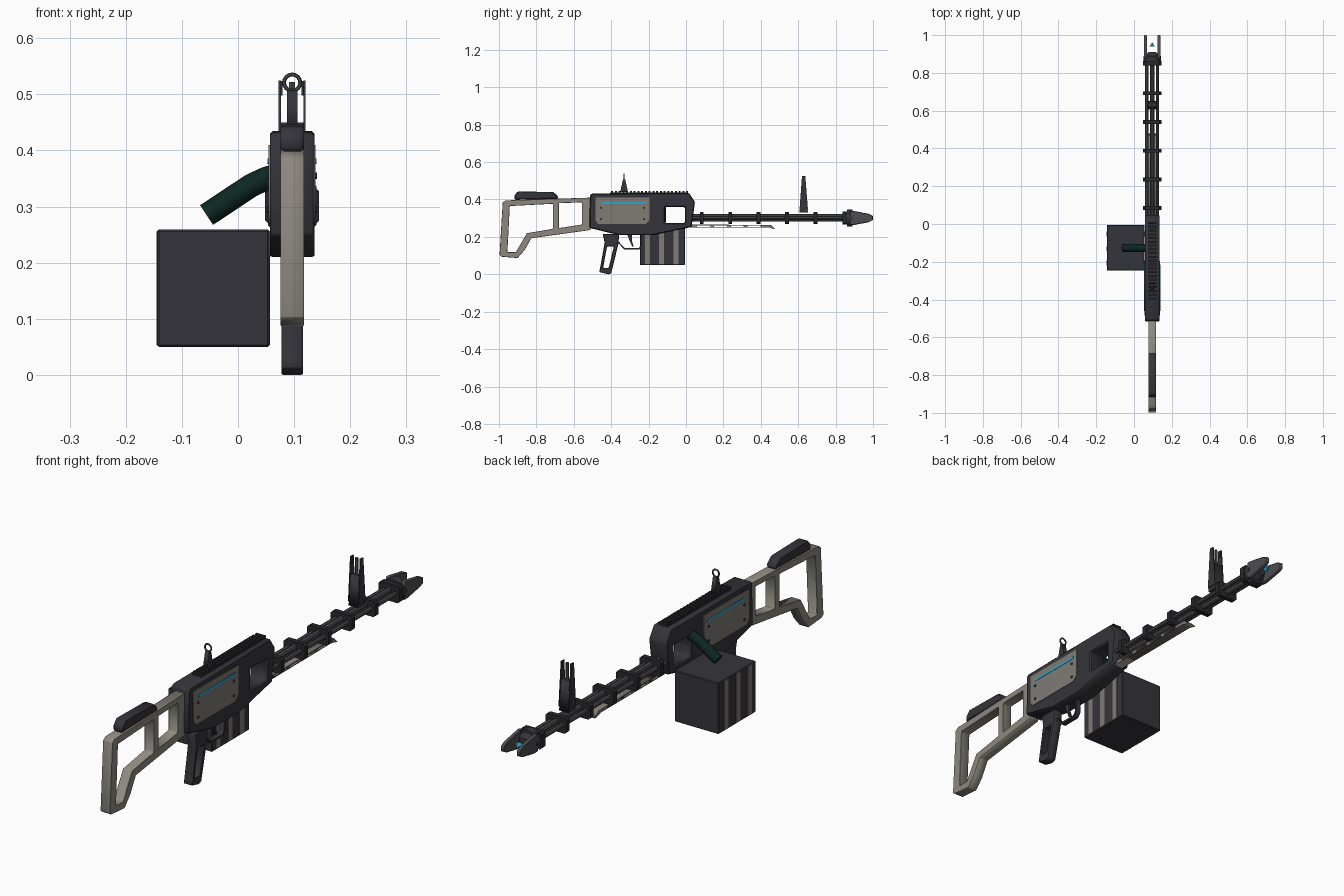
import bpy, bmesh, math
from mathutils import Matrix, Vector

if "Cube" in bpy.data.objects:
    bpy.data.objects.remove(bpy.data.objects["Cube"])

CX = 0.0965  # centre line of the weapon


def mat(name, r, g, b):
    m = bpy.data.materials.new(name)
    m.diffuse_color = (r, g, b, 1)
    m.use_nodes = True
    m.node_tree.nodes["Principled BSDF"].inputs["Base Color"].default_value = m.diffuse_color
    return m


DARK = mat("dark_metal", 0.036, 0.034, 0.043)
BLACK = mat("black_metal", 0.022, 0.022, 0.026)
TAN = mat("warm_grey", 0.27, 0.25, 0.215)
PLATE = mat("plate_grey", 0.21, 0.20, 0.175)
STEEL = mat("steel", 0.075, 0.075, 0.08)
GREEN = mat("dark_green", 0.004, 0.02, 0.017)
BLUE = mat("glow_blue", 0.03, 0.38, 0.62)


def finish(name, me, material):
    ob = bpy.data.objects.new(name, me)
    bpy.context.collection.objects.link(ob)
    me.materials.clear()
    me.materials.append(material)
    return ob


def bevel(ob, width):
    b = ob.modifiers.new("edge", 'BEVEL')
    b.width, b.segments, b.limit_method = width, 1, 'ANGLE'
    b.angle_limit = math.radians(40)
    return ob


def profile(name, loops, width, material, x=CX):
    """Side outline (y, z) with optional holes, extruded along x."""
    cu = bpy.data.curves.new(name, 'CURVE')
    cu.dimensions, cu.fill_mode, cu.extrude = '2D', 'BOTH', width / 2
    for pts in loops:
        s = cu.splines.new('POLY')
        s.points.add(len(pts) - 1)
        for p, (y, z) in zip(s.points, pts):
            p.co = (y, z, 0, 1)
        s.use_cyclic_u = True
    tmp = bpy.data.objects.new("tmp", cu)
    bpy.context.collection.objects.link(tmp)
    bpy.context.view_layer.update()
    me = bpy.data.meshes.new_from_object(
        tmp.evaluated_get(bpy.context.evaluated_depsgraph_get()))
    bpy.data.objects.remove(tmp)
    me.transform(Matrix(((0, 0, 1, x), (1, 0, 0, 0), (0, 1, 0, 0), (0, 0, 0, 1))))
    bm = bmesh.new()
    bm.from_mesh(me)
    bmesh.ops.remove_doubles(bm, verts=bm.verts, dist=1e-5)
    bmesh.ops.recalc_face_normals(bm, faces=bm.faces)
    bm.to_mesh(me)
    bm.free()
    me.name = name
    return finish(name, me, material)


def box(name, x, y, z, material):
    me = bpy.data.meshes.new(name)
    bm = bmesh.new()
    bmesh.ops.create_cube(bm, size=1)
    for v in bm.verts:
        v.co = [(a + b) / 2 + c * (b - a) for c, (a, b) in zip(v.co, (x, y, z))]
    bm.to_mesh(me)
    bm.free()
    return finish(name, me, material)


def rod(name, a, b, r1, material, sides=8, r2=None):
    a, b = Vector(a), Vector(b)
    me = bpy.data.meshes.new(name)
    bm = bmesh.new()
    bmesh.ops.create_cone(bm, cap_ends=True, segments=sides, radius1=r1,
                          radius2=r1 if r2 is None else r2, depth=(b - a).length)
    rot = (b - a).to_track_quat('Z', 'Y').to_matrix().to_4x4()
    bm.transform(Matrix.Translation((a + b) / 2) @ rot)
    bm.to_mesh(me)
    bm.free()
    return finish(name, me, material)


def rect(y0, y1, z0, z1):
    return [(y0, z0), (y1, z0), (y1, z1), (y0, z1)]


# Receiver with a window through the front
bevel(profile("receiver", [
    [(-0.513, 0.425), (-0.5, 0.432), (0.016, 0.435), (0.048, 0.387), (0.03, 0.253),
     (-0.17, 0.21), (-0.36, 0.21), (-0.517, 0.248)],
    rect(-0.112, -0.006, 0.275, 0.36)], 0.079, DARK), 0.005)

# Top rail with teeth
box("top_rail", (0.077, 0.118), (-0.405, 0.01), (0.43, 0.438), DARK)
for i in range(21):
    y = -0.4 + i * 0.02
    box("rail_tooth", (0.077, 0.118), (y, y + 0.011), (0.437, 0.446), BLACK)

# Side plates with glowing strip and rivets, both sides
for s in (-1, 1):
    px = CX + s * 0.0395
    profile("side_plate", [[(-0.485, 0.29), (-0.47, 0.27), (-0.215, 0.27), (-0.195, 0.29),
                            (-0.195, 0.41), (-0.485, 0.41)]], 0.005, PLATE, px)
    profile("glow_strip", [rect(-0.453, -0.215, 0.376, 0.386)], 0.004, BLUE, px + s * 0.002)
    for y in (-0.455, -0.225):
        for z in (0.295, 0.355):
            rod("rivet", (px, y, z), (px + s * 0.005, y, z), 0.006, BLACK, 6)

# Skeleton stock and cheek rest
bevel(profile("stock", [
    [(-0.98, 0.385), (-0.965, 0.395), (-0.51, 0.41), (-0.51, 0.237), (-0.827, 0.193),
     (-0.862, 0.13), (-0.9, 0.087), (-0.985, 0.094), (-0.997, 0.103)],
    [(-0.942, 0.365), (-0.712, 0.377), (-0.712, 0.243), (-0.85, 0.22), (-0.91, 0.118),
     (-0.955, 0.118)],
    [(-0.68, 0.38), (-0.557, 0.385), (-0.557, 0.266), (-0.68, 0.247)]], 0.042, TAN), 0.003)
bevel(profile("cheek_rest", [[(-0.917, 0.398), (-0.917, 0.422), (-0.9, 0.443), (-0.71, 0.44),
                              (-0.685, 0.42), (-0.685, 0.403)]], 0.042, DARK), 0.006)

# Grip, trigger and guard
bevel(profile("grip", [
    [(-0.445, 0.215), (-0.357, 0.215), (-0.362, 0.16), (-0.4, 0.005), (-0.415, 0.0),
     (-0.464, 0.012), (-0.46, 0.03), (-0.435, 0.17)],
    [(-0.422, 0.148), (-0.386, 0.148), (-0.413, 0.035), (-0.443, 0.035)]], 0.038, DARK), 0.003)
profile("trigger_guard", [
    [(-0.36, 0.165), (-0.33, 0.132), (-0.25, 0.132), (-0.235, 0.15), (-0.235, 0.215),
     (-0.243, 0.215), (-0.243, 0.153), (-0.253, 0.14), (-0.327, 0.14), (-0.36, 0.175)]],
    0.022, DARK)
profile("trigger", [[(-0.315, 0.215), (-0.29, 0.215), (-0.29, 0.18), (-0.28, 0.15),
                     (-0.288, 0.15), (-0.302, 0.18)]], 0.012, DARK)

# Ammunition box with stripes on both broad sides
bevel(box("ammo_box", (-0.144, 0.056), (-0.247, -0.005), (0.05, 0.259), DARK), 0.003)
for x in (-0.144, 0.056):
    for y in (-0.219, -0.144, -0.067):
        box("box_stripe", (x - 0.001, x + 0.001), (y, y + 0.026), (0.053, 0.256), PLATE)

# Feed chute, an eight-sided bent tube
cu = bpy.data.curves.new("feed_chute", 'CURVE')
cu.dimensions, cu.bevel_depth, cu.bevel_resolution, cu.use_fill_caps = '3D', 0.021, 2, True
sp = cu.splines.new('POLY')
path = [(0.07, 0.356), (0.05, 0.35), (0.024, 0.338), (-0.056, 0.285)]
sp.points.add(len(path) - 1)
for p, (x, z) in zip(sp.points, path):
    p.co = (x, -0.127, z, 1)
cu.materials.append(GREEN)
bpy.context.collection.objects.link(bpy.data.objects.new("feed_chute", cu))

# Barrel cluster and its clamps
for dx, dz, r in ((0, 0.009, 0.011), (0, -0.009, 0.011), (-0.028, 0, 0.009), (0.028, 0, 0.009)):
    rod("barrel", (CX + dx, 0.02, 0.302 + dz), (CX + dx, 0.88, 0.302 + dz), r, STEEL)


def clamp(name, y0, y1, hw, hz, material):
    """Plate across the barrels with cut corners."""
    ob = box(name, (CX - hw, CX + hw), (y0, y1), (0.301 - hz, 0.301 + hz), material)
    bm = bmesh.new()
    bm.from_mesh(ob.data)
    long_edges = [e for e in bm.edges
                  if abs(e.verts[0].co.y - e.verts[1].co.y) > 1e-4]
    bmesh.ops.bevel(bm, geom=long_edges, offset=0.009, segments=1, affect='EDGES')
    bm.to_mesh(ob.data)
    bm.free()


for i in range(5):
    y = 0.084 + i * 0.152
    clamp("barrel_clamp", y - 0.01, y + 0.01, 0.048, 0.032, BLACK)

# Muzzle collar, two side prongs and glowing tip
clamp("muzzle_clamp", 0.838, 0.862, 0.048, 0.035, BLACK)
rod("muzzle_collar", (CX, 0.86, 0.301), (CX, 0.89, 0.301), 0.046, DARK, 12)
rod("muzzle_nose", (CX, 0.89, 0.301), (CX, 0.91, 0.301), 0.036, DARK, 12, 0.02)
for s in (-1, 1):
    bevel(profile("muzzle_prong", [[(0.875, 0.265), (0.875, 0.337), (0.9, 0.338), (0.975, 0.324),
                                    (1.0, 0.311), (1.0, 0.291), (0.975, 0.278), (0.9, 0.264)]],
                  0.014, STEEL, CX + s * 0.036), 0.003)
rod("glow_tip", (CX, 0.94, 0.301), (CX, 0.96, 0.301), 0.016, BLUE, 6, 0.001)

# Slotted under-barrel guard
slots = [[(y, 0.254), (y + 0.07, 0.254), (y + 0.065, 0.261), (y, 0.261)]
         for y in (0.06, 0.15, 0.24, 0.33)]
profile("under_guard", [[(0.0, 0.25), (0.0, 0.266), (0.455, 0.264), (0.478, 0.241),
                         (0.44, 0.251)]] + slots, 0.04, PLATE)

# Rear sight: tapered post carrying a ring
profile("rear_sight_post", [[(-0.352, 0.44), (-0.31, 0.44), (-0.325, 0.507), (-0.337, 0.507)]],
        0.019, DARK)
bpy.ops.mesh.primitive_torus_add(major_segments=16, minor_segments=6, major_radius=0.0145,
                                 minor_radius=0.0035, location=(CX, -0.331, 0.521),
                                 rotation=(math.pi / 2, 0, 0))
ring = bpy.context.object
ring.name = "rear_sight_ring"
ring.data.materials.append(STEEL)

# Front sight: tall tapered cheeks around a pin
taper = [(0.607, 0.346), (0.652, 0.346), (0.638, 0.525), (0.62, 0.525)]
for s in (-1, 1):
    profile("front_sight_cheek", [taper], 0.004, DARK, CX + s * 0.022)
    box("front_sight_lip", sorted((CX + s * 0.017, CX + s * 0.022)), (0.622, 0.636),
        (0.498, 0.524), DARK)
profile("front_sight_body", [[(0.607, 0.33), (0.652, 0.33), (0.641, 0.45), (0.617, 0.45)]],
        0.042, DARK)
rod("front_sight_pin", (CX, 0.629, 0.44), (CX, 0.629, 0.522), 0.006, STEEL, 6)
